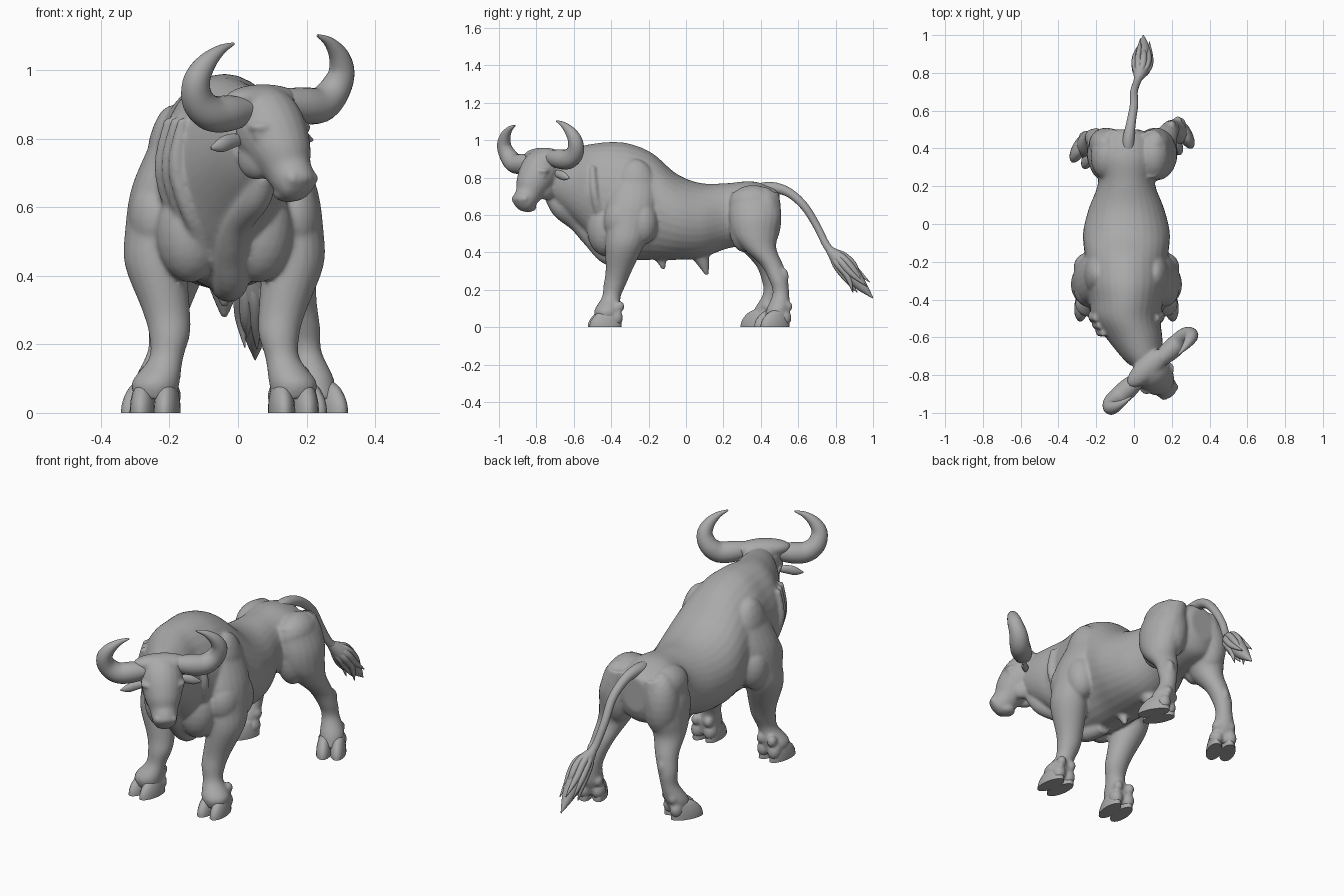
import bpy, bmesh, math
from mathutils import Vector, Matrix

cube = bpy.data.objects.get("Cube")
if cube:
    bpy.data.objects.remove(cube, do_unlink=True)

X, Y, Z = Vector((1, 0, 0)), Vector((0, 1, 0)), Vector((0, 0, 1))
SIDES = ((-1, "right"), (1, "left"))
MID = -.04                                   # body centre line
grey = (.4, .4, .4, 1)
hide = bpy.data.materials.new("clay grey")
hide.use_nodes = True
hide.diffuse_color = grey
hide.node_tree.nodes["Principled BSDF"].inputs["Base Color"].default_value = grey


def spline(rings, steps=5):
    """Catmull-Rom interpolation of rings given as centre plus radii."""
    rows = [Vector(ring) for ring in rings]
    last = len(rows) - 1
    smooth = []
    for i in range(last):
        before, start, end, after = rows[max(i - 1, 0)], rows[i], rows[i + 1], rows[min(i + 2, last)]
        for k in range(steps):
            t = k / steps
            smooth.append(start + (end - before) * (t / 2)
                          + (before * 2 - start * 5 + end * 4 - after) * (t * t / 2)
                          + (start * 3 - before - end * 3 + after) * (t ** 3 / 2))
    return smooth + [rows[last]]


def loft(bm, rings, across, along=None, sides=20):
    """Tube through (x, y, z, radius) or (x, y, z, radius across, radius along)."""
    rows = spline(rings)
    last = len(rows) - 1
    loops = []
    for i, row in enumerate(rows):
        centre = Vector(row[:3])
        tangent = Vector(rows[min(i + 1, last)][:3]) - Vector(rows[max(i - 1, 0)][:3])
        other = along or tangent.cross(across).normalized()
        loop = []
        for k in range(sides):
            angle = math.tau * k / sides
            loop.append(bm.verts.new(centre + across * row[3] * math.cos(angle)
                                     + other * row[-1] * math.sin(angle)))
        loops.append(loop)
    for one, two in zip(loops, loops[1:]):
        for k in range(sides):
            n = (k + 1) % sides
            bm.faces.new((one[k], one[n], two[n], two[k]))
    bm.faces.new(loops[0])
    bm.faces.new(loops[-1])


def blob(bm, centre, size, turn=Matrix.Identity(4)):
    matrix = Matrix.Translation(centre) @ turn @ Matrix.Diagonal((*size, 1))
    bmesh.ops.create_icosphere(bm, subdivisions=3, radius=1, matrix=matrix)


def pair(bm, offset, y, z, size, middle):
    for side, word in SIDES:
        blob(bm, (middle + side * offset, y, z), size)


def finish(bm, name, voxel=None):
    bmesh.ops.recalc_face_normals(bm, faces=bm.faces)
    mesh = bpy.data.meshes.new(name)
    bm.to_mesh(mesh)
    bm.free()
    mesh.materials.append(hide)
    mesh.polygons.foreach_set("use_smooth", [True] * len(mesh.polygons))
    mesh.set_sharp_from_angle(angle=math.radians(50))
    part = bpy.data.objects.new(name, mesh)
    bpy.context.collection.objects.link(part)
    if voxel:
        fuse = part.modifiers.new("fuse", 'REMESH')
        fuse.mode, fuse.voxel_size, fuse.use_smooth_shade = 'VOXEL', voxel, True
        soften = part.modifiers.new("soften", 'SMOOTH')
        soften.factor, soften.iterations = .5, 6


# Torso and neck as (y, top, bottom, half width); the neck bends to the left
body = bmesh.new()
torso = [(.5, .72, .54, .07), (.46, .75, .47, .14), (.35, .78, .44, .17), (.22, .77, .42, .15),
         (.08, .77, .37, .2), (-.05, .82, .36, .23), (-.18, .93, .36, .22), (-.3, .98, .36, .22),
         (-.4, .99, .37, .2), (-.5, .98, .46, .18), (-.6, .96, .56, .15), (-.7, .94, .65, .11),
         (-.75, .92, .7, .08)]
loft(body, [(MID + max(0, -.5 - y) * .4, y, (top + bottom) / 2, width, (top - bottom) / 2)
            for y, top, bottom, width in torso], X, Z, 32)

# Brisket and neck folds
loft(body, [(.08, -.73, .7, .03), (.05, -.67, .63, .05), (0, -.58, .56, .05), (-.02, -.5, .47, .05),
            (-.02, -.41, .38, .05), (MID, -.28, .37, .04)], X)
for side, word in SIDES:
    for k in range(3):
        back = .04 * k
        top = MID + side * (.12 + back / 2)
        loft(body, [(top, back - .58, .86, .015), (top + side * .02, back - .57, .72, .024),
                    (top - side * .02, back - .54, .58, .027), (MID + side * .04, -.47, .45, .02)], X)

# Shoulder and haunch muscles
for offset, y, z, size in [(.1, -.43, .53, (.1, .1, .15)), (.15, -.27, .7, (.08, .12, .2)),
                           (.2, -.34, .57, (.08, .1, .12)), (.2, -.23, .56, (.08, .08, .12)),
                           (.11, -.41, .7, (.08, .12, .18))]:
    pair(body, offset, y, z, size, MID)
for offset, y, z, size in [(.12, .36, .66, (.09, .13, .1)), (.13, .42, .58, (.09, .09, .17)),
                           (.13, .31, .54, (.08, .08, .14))]:
    pair(body, offset, y, z, size, MID / 2)

# Belly folds
for y, bottom in ((-.14, .31), (.09, .28)):
    loft(body, [(MID, y - .04, .43, .07), (MID, y, bottom + .06, .035), (MID, y + .02, bottom, .01)], X, Y)

# Legs as (offset, y, z, radius), with dewclaws and cloven hooves
front_leg = [(.15, -.27, .8, .06), (.18, -.29, .66, .09), (.2, -.31, .53, .09), (.2, -.33, .43, .09),
             (.17, -.36, .3, .07), (.16, -.38, .23, .06), (.17, -.4, .16, .05), (.2, -.42, .09, .07),
             (.2, -.42, .04, .06)]
hind_leg = [(.1, .37, .72, .08), (.13, .37, .6, .1), (.14, .37, .5, .1), (.16, .38, .42, .08),
            (.18, .43, .33, .06), (.2, .45, .25, .05), (.21, .45, .18, .044), (.23, .42, .1, .06),
            (.24, .39, .04, .055)]


def leg(name, side, middle, rings, drift, yaw):
    placed = [(middle + side * offset, y + drift * max(0, 1 - z * 2), z,
               radius, radius * (1 + max(0, z - .35) * 1.6)) for offset, y, z, radius in rings]
    loft(body, placed, X, Y)
    across = Vector((math.cos(yaw), side * math.sin(yaw), 0))
    ahead = Vector((side * math.sin(yaw), -math.cos(yaw), 0))
    foot = Vector((*placed[-1][:2], 0))
    hoof = bmesh.new()
    for toe in (-1, 1):
        base = foot + across * toe * .035
        blob(body, base - ahead * .06 + Z * .11, (.024, .028, .03))
        blob(body, base - ahead * .04 + Z * .05, (.034, .04, .045))
        rings = []
        for k in range(6):
            rise = k / 5
            shrink = math.sqrt(1.04 - rise * rise)
            centre = base + ahead * (.015 - rise * rise * .03) + Z * rise * .1
            rings.append((*centre, shrink * .038, shrink * .085))
        loft(hoof, rings, across, ahead)
    finish(hoof, name + "_hoof")


for side, word in SIDES:
    drift = .05 + side * .04                 # the left hind foot stands further back
    leg("front_" + word, side, MID, front_leg, 0, .12)
    leg("hind_" + word, side, -.01, hind_leg, drift, .5)
    blob(body, (side * .2, .47 + drift / 2, .27), (.025, .035, .05))    # hock

# Head, turned toward the left; points given as (sideways, forward, height)
YAW = math.radians(42)
AHEAD = Vector((math.sin(YAW), -math.cos(YAW), 0))
SIDE = Vector((math.cos(YAW), math.sin(YAW), 0))
TURN = Matrix.Rotation(YAW, 4, 'Z')


def at(sideways, forward, height):
    return Vector((.08, -.77, height)) + SIDE * sideways + AHEAD * forward


skull = [(-.06, .86, .07), (-.01, .86, .1), (.03, .815, .104), (.07, .76, .09), (.1, .71, .07),
         (.13, .675, .062), (.15, .65, .05), (.16, .64, .02)]
loft(body, [(*at(0, forward, height), radius) for forward, height, radius in skull], SIDE)
blob(body, at(0, -.01, .915), (.14, .06, .045), TURN)                 # poll
blob(body, at(0, .1, .64), (.045, .045, .025), TURN)                  # chin
for side, word in SIDES:
    blob(body, at(side * .045, .01, .745), (.04, .07, .065), TURN)    # jowl
    blob(body, at(side * .076, .06, .835), (.035, .04, .018), TURN)   # brow
    blob(body, at(side * .09, .066, .81), (.013, .016, .012), TURN)   # eye
    blob(body, at(side * .036, .16, .685), (.022, .02, .02), TURN)    # nostril
finish(body, "body", .008)

# Horns and ears, raised a little on the left by the tilt of the head
horn_path = [(.05, .9, .035), (.14, .887, .052), (.215, .887, .052), (.266, .925, .047), (.284, .98, .04),
             (.262, 1.03, .03), (.215, 1.07, .016), (.165, 1.09, .004)]
ear_path = [(.08, .81, .015), (.12, .805, .022), (.16, .795, .022), (.2, .785, .004)]
for side, word in SIDES:
    horn, ear = bmesh.new(), bmesh.new()
    tilt = side * .012
    loft(horn, [(*at(side * out, max(0, height - .93) * .28, height + tilt), radius)
                for out, height, radius in horn_path], AHEAD)
    finish(horn, word + "_horn")
    loft(ear, [(*at(side * out, -.016, height + tilt), radius, radius * .7)
               for out, height, radius in ear_path], Z)
    finish(ear, word + "_ear")

# Tail and its tuft of tapering locks
tail = bmesh.new()
loft(tail, [(-.03, .34, .715, .035), (-.03, .44, .745, .032), (-.015, .54, .725, .025), (0, .63, .65, .022),
            (0, .7, .54, .02), (.015, .75, .44, .02), (.03, .79, .39, .024)], X)
finish(tail, "tail")
tuft = bmesh.new()
loft(tuft, [(.02, .76, .42, .018), (.04, .82, .36, .045), (.045, .88, .29, .046), (.05, .94, .22, .03),
            (.05, 1, .155, .002)], X)
locks = 9
for k in range(locks):
    angle = math.tau * k / locks
    spread = Vector((math.cos(angle) * .04, math.sin(angle) * .024, math.sin(angle) * .03))
    tip = Vector((.05, .965, .22)) - Vector((0, .03, .01)) * (k % 3)
    loft(tuft, [(.02, .77, .41, .01), (*(Vector((.04, .82, .36)) + spread * .85), .018),
                (*(Vector((.045, .88, .29)) + spread), .017), (*(tip + spread * .8), .002)], X, None, 8)
finish(tuft, "tail_tuft")
